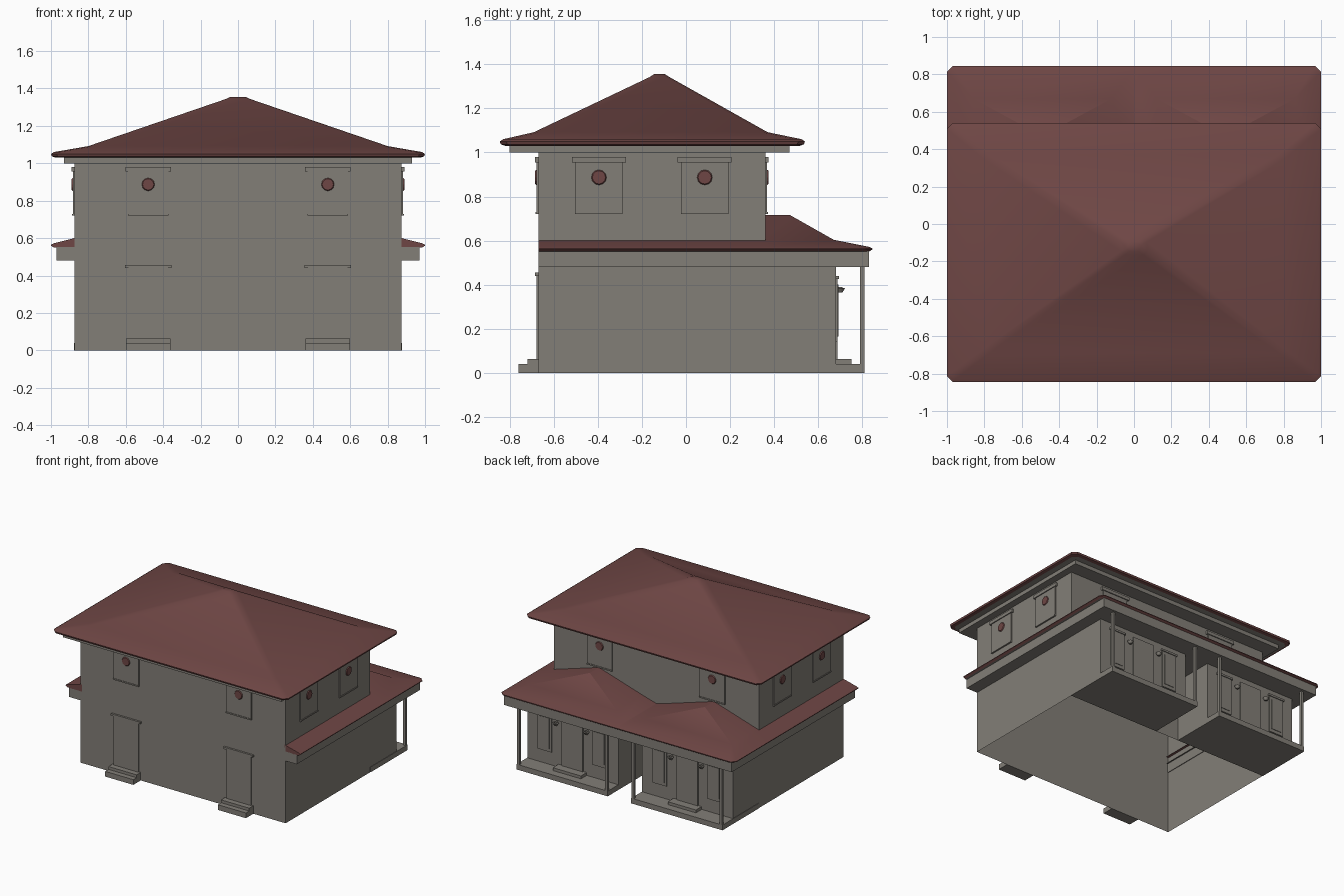
import bpy, bmesh, math
from mathutils import Vector

if "Cube" in bpy.data.objects:
    bpy.data.objects.remove(bpy.data.objects["Cube"])


def material(name, rgb):
    m = bpy.data.materials.new(name)
    m.diffuse_color = (*rgb, 1)
    m.use_nodes = True
    m.node_tree.nodes["Principled BSDF"].inputs["Base Color"].default_value = m.diffuse_color
    return m


GREY = material("stone grey", (0.225, 0.21, 0.185))
RED = material("roof red", (0.158, 0.062, 0.059))


def finish(name, bm, mats, smooth=None):
    me = bpy.data.meshes.new(name)
    bm.to_mesh(me)
    bm.free()
    ob = bpy.data.objects.new(name, me)
    bpy.context.collection.objects.link(ob)
    for m in mats:
        me.materials.append(m)
    if smooth:
        bpy.ops.object.select_all(action='DESELECT')
        ob.select_set(True)
        bpy.context.view_layer.objects.active = ob
        bpy.ops.object.shade_smooth_by_angle(angle=math.radians(smooth))
    return ob


def box(name, x0, x1, y0, y1, z0, z1, mat=GREY, open_bottom=False):
    x0, x1 = sorted((x0, x1))
    y0, y1 = sorted((y0, y1))
    bm = bmesh.new()
    bmesh.ops.create_cube(bm, size=1)
    for v in bm.verts:
        v.co = ((x0 + x1) / 2 + v.co.x * (x1 - x0),
                (y0 + y1) / 2 + v.co.y * (y1 - y0),
                (z0 + z1) / 2 + v.co.z * (z1 - z0))
    if open_bottom:
        low = [f for f in bm.faces if f.normal.z < -0.5]
        bmesh.ops.delete(bm, geom=low, context='FACES_ONLY')
    return finish(name, bm, [mat])


# Walls: point on wall plane and outward normal
WALLS = {"front": ((0, -0.67), (0, -1)), "rear": ((0, 0.36), (0, 1)),
         "porch": ((0, 0.68), (0, 1)),
         "right": ((0.875, 0), (1, 0)), "left": ((-0.875, 0), (-1, 0))}


def on_wall(name, wall, u, w, z0, z1, d):
    """Plate standing out by d from a wall, centred at u along it."""
    (px, py), (nx, ny) = WALLS[wall]
    if nx:
        return box(name, px, px + nx * d, u - w / 2, u + w / 2, z0, z1)
    return box(name, u - w / 2, u + w / 2, py, py + ny * d, z0, z1)


def roundel(wall, u, z, d):
    (px, py), n = WALLS[wall]
    n = Vector((*n, 0))
    bm = bmesh.new()
    bmesh.ops.create_cone(bm, cap_ends=True, segments=12, radius1=0.036,
                          radius2=0.03, depth=0.008)
    bm.transform(n.to_track_quat('Z', 'Y').to_matrix().to_4x4())
    pos = Vector((px, u, z)) if n.x else Vector((u, py, z))
    bmesh.ops.translate(bm, vec=pos + n * d, verts=bm.verts)
    finish("window_roundel", bm, [RED])


def window(wall, u):
    on_wall("window_panel", wall, u, 0.215, 0.72, 0.96, 0.008)
    on_wall("window_head", wall, u, 0.245, 0.955, 0.98, 0.015)
    on_wall("window_sill", wall, u, 0.215, 0.72, 0.73, 0.012)
    roundel(wall, u, 0.887, 0.01)


# Main two-storey body, open underneath, and cornice below the roof
box("main_body", -0.875, 0.875, -0.67, 0.36, 0, 1.01, open_bottom=True)
box("upper_cornice", -0.93, 0.93, -0.80, 0.47, 1.0, 1.032)

for s in (-1, 1):
    # Upper windows on all four sides
    window("front", s * 0.48)
    window("rear", s * 0.48)
    for y in (-0.395, 0.085):
        window("right" if s > 0 else "left", y)
    # Front doors with two steps
    on_wall("front_door", "front", s * 0.48, 0.21, 0.04, 0.45, 0.008)
    on_wall("front_door_head", "front", s * 0.48, 0.25, 0.44, 0.455, 0.015)
    on_wall("lower_step", "front", s * 0.48, 0.24, 0, 0.04, 0.09)
    on_wall("upper_step", "front", s * 0.48, 0.24, 0.04, 0.062, 0.05)
    # Rear wing, porch slab and posts
    box("rear_wing", s * 0.1, s * 0.875, 0.36, 0.68, 0.01, 0.49)
    box("porch_slab", s * 0.1, s * 0.878, 0.36, 0.81, 0, 0.04)
    for x in (0.112, 0.863):
        box("porch_post", s * (x - 0.01), s * (x + 0.01), 0.79, 0.81, 0.04, 0.485)
    # Porch wall: double door, windows, lamps
    on_wall("porch_step", "porch", s * 0.49, 0.24, 0.04, 0.062, 0.07)
    for k in (-1, 1):
        on_wall("porch_door_leaf", "porch", s * 0.49 + k * 0.046, 0.09, 0.06, 0.44, 0.008)
        u = s * 0.49 + k * 0.235
        on_wall("porch_window_frame", "porch", u, 0.12, 0.14, 0.43, 0.008)
        on_wall("porch_window_pane", "porch", u, 0.085, 0.165, 0.40, 0.012)
        on_wall("porch_window_head", "porch", u, 0.14, 0.425, 0.44, 0.014)
        lu = s * 0.49 + k * 0.13
        on_wall("lamp_bracket", "porch", lu, 0.012, 0.38, 0.39, 0.03)
        bm = bmesh.new()
        bmesh.ops.create_cone(bm, cap_ends=True, segments=10, radius1=0.01,
                              radius2=0.022, depth=0.02)
        bmesh.ops.translate(bm, vec=(lu, 0.70, 0.375), verts=bm.verts)
        finish("porch_lamp", bm, [GREY], 40)
    # Side part of the lower cornice
    box("side_cornice", s * 0.87, s * 0.97, -0.67, 0.37, 0.48, 0.553)

box("porch_cornice", -0.97, 0.97, 0.365, 0.83, 0.48, 0.553)


# Upper hip roof: stacked eight-sided rings with clipped corners
def ring(bm, x, y0, y1, c, z):
    pts = [(x, y0 + c), (x, y1 - c), (x - c, y1), (c - x, y1),
           (-x, y1 - c), (-x, y0 + c), (c - x, y0), (x - c, y0)]
    return [bm.verts.new((*p, z)) for p in pts]


bm = bmesh.new()
rings = [ring(bm, *r) for r in ((0.975, -0.82, 0.515, 0.03, 1.03),
                                (0.995, -0.84, 0.535, 0.03, 1.037),
                                (1.0, -0.845, 0.54, 0.03, 1.05),
                                (0.985, -0.83, 0.525, 0.03, 1.06),
                                (0.8, -0.69, 0.37, 0.025, 1.092),
                                (0.07, -0.165, -0.075, 0.02, 1.342),
                                (0.04, -0.145, -0.095, 0.015, 1.355))]
for a, b in zip(rings, rings[1:]):
    for i in range(8):
        bm.faces.new((a[i], a[(i + 1) % 8], b[(i + 1) % 8], b[i]))
bm.faces.new(rings[-1])
soffit = bm.faces.new(rings[0][::-1])
soffit.material_index = 1
finish("upper_roof", bm, [RED, GREY], 30)

# Lower roof: side skirts plus two hipped humps over the porch, built half by half
bm = bmesh.new()
for s in (-1, 1):
    def V(x, y, z):
        return bm.verts.new((s * x, y, z))

    def F(*vs, mat=0):
        f = bm.faces.new(vs if s > 0 else vs[::-1])
        f.material_index = mat

    # eave rings: skirt end, wall line, clipped corner, centre
    eave = []
    for i, z in ((0.14, 0.55), (0.015, 0.55), (0, 0.56), (0, 0.565), (0.015, 0.572)):
        X, Y, c = 1 - i, 0.845 - i, 0.03
        eave.append([V(X, -0.67, z), V(X, 0.36, z), V(X, Y - c, z),
                     V(X - c, Y, z), V(0, Y, z)])
    for n, (a, b) in enumerate(zip(eave, eave[1:])):
        for i in range(4):
            F(a[i], a[i + 1], b[i + 1], b[i], mat=int(n == 0))
    e = eave[-1]
    k0, k1, k2 = V(0.86, -0.67, 0.604), V(0.86, 0.36, 0.604), V(0.86, 0.67, 0.604)
    k3, k4 = V(0.12, 0.67, 0.604), V(0.12, 0.36, 0.604)
    v0 = V(0, 0.36, 0.57)
    apex, ridge = V(0.49, 0.47, 0.717), V(0.49, 0.36, 0.717)
    F(e[0], e[1], k1, k0)
    F(e[1], e[2], k2, k1)
    F(e[2], e[3], k2)
    F(e[3], e[4], k3, k2)
    F(e[4], v0, k4, k3)
    F(k1, k2, apex, ridge)
    F(k2, k3, apex)
    F(k3, k4, ridge, apex)
    F(*[r[0] for r in eave], k0)
bmesh.ops.remove_doubles(bm, verts=bm.verts, dist=0.0005)
finish("lower_roof", bm, [RED, GREY], 25)
